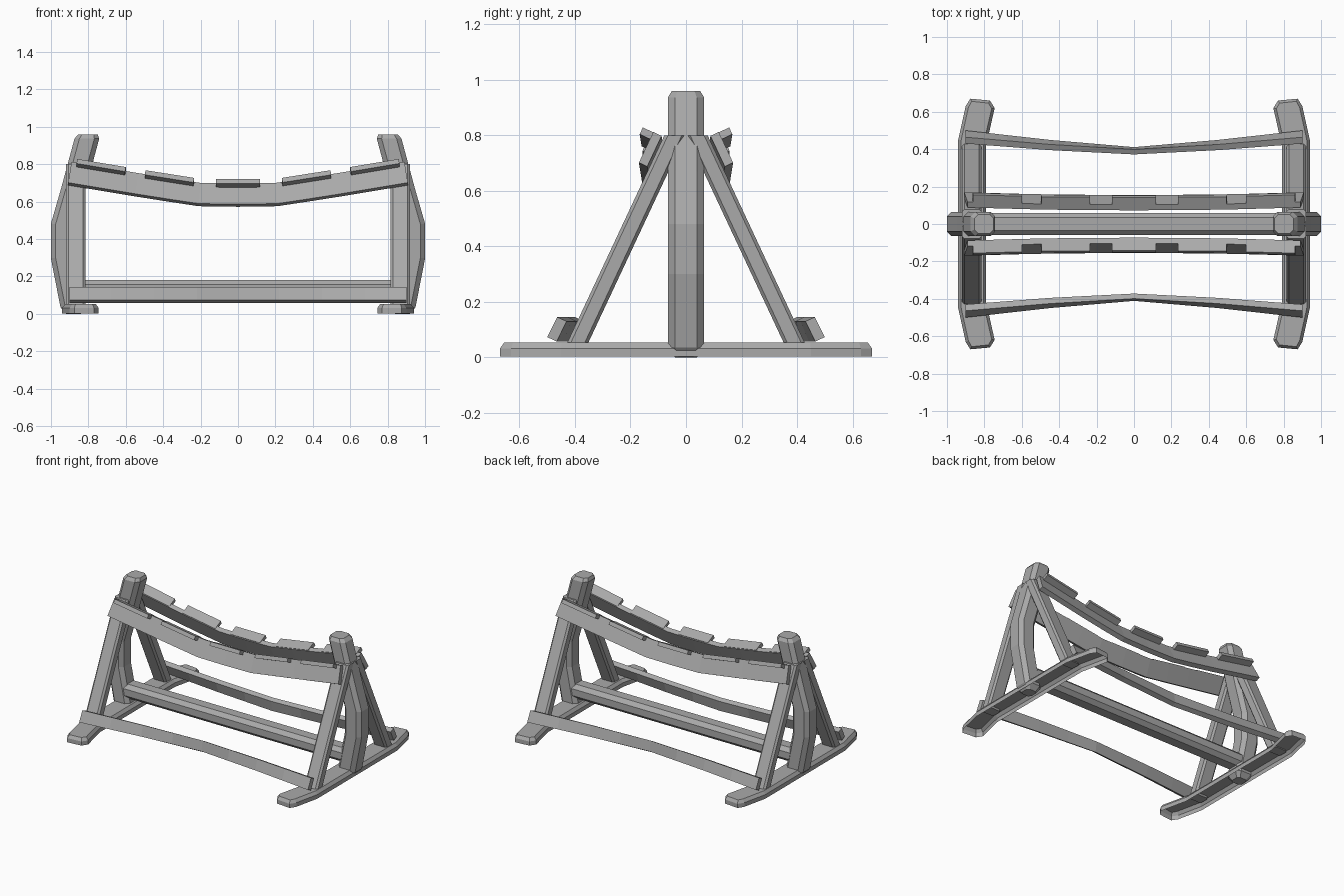
import bpy, bmesh
from mathutils import Vector

cube = bpy.data.objects.get("Cube")
if cube:
    bpy.data.objects.remove(cube)

grey = bpy.data.materials.new("plain_grey")
grey.use_nodes = True
tone = (0.4, 0.4, 0.4, 1)
grey.diffuse_color = tone
grey.node_tree.nodes["Principled BSDF"].inputs["Base Color"].default_value = tone


def finish(name, bm):
    bmesh.ops.recalc_face_normals(bm, faces=bm.faces)
    mesh = bpy.data.meshes.new(name)
    bm.to_mesh(mesh)
    bm.free()
    mesh.materials.append(grey)
    bpy.context.collection.objects.link(bpy.data.objects.new(name, mesh))


def loft(name, sections, flip=(1, 1)):
    """Skin a row of closed sections and cap both ends."""
    bm = bmesh.new()
    loops = [[bm.verts.new((p[0] * flip[0], p[1] * flip[1], p[2])) for p in s] for s in sections]
    n = len(loops[0])
    for a, b in zip(loops, loops[1:]):
        for i in range(n):
            j = (i + 1) % n
            bm.faces.new((a[i], a[j], b[j], b[i]))
    bm.faces.new(loops[0])
    bm.faces.new(loops[-1])
    finish(name, bm)


def chamfered(w, h, c):
    """Rectangle with cut corners, from half sizes."""
    return [(w, c - h), (w, h - c), (w - c, h), (c - w, h),
            (-w, h - c), (-w, c - h), (c - w, -h), (w - c, -h)]


def interp(table, x):
    x = abs(x)
    for (x0, v0), (x1, v1) in zip(table, table[1:]):
        if x <= x1 or x1 == table[-1][0]:
            return v0 + (v1 - v0) * (x - x0) / (x1 - x0)


# Foot: bent outline, chamfered top, open underside
def foot(name, sx):
    half = [(.94, .45), (.9, .63), (.875, .67), (.77, .66), (.745, .62), (.79, .42)]
    outline = half + [(x, -y) for x, y in reversed(half)]
    bm = bmesh.new()
    base = bm.faces.new([bm.verts.new((x * sx, y, .003)) for x, y in outline])
    res = bmesh.ops.extrude_face_region(bm, geom=[base])
    top = [g for g in res["geom"] if isinstance(g, bmesh.types.BMFace)]
    for v in top[0].verts:
        v.co.z = .032
    if base.is_valid:
        bmesh.ops.delete(bm, geom=[base], context="FACES_ONLY")
    bmesh.ops.inset_region(bm, faces=top, thickness=.016)
    for v in top[0].verts:
        v.co.z = .053
    finish(name, bm)


# Post: (height, centre x, section scale)
POST = [(0, .88, .6), (.035, .883, 1), (.3, .935, 1), (.48, .935, 1),
        (.67, .88, 1), (.937, .808, 1), (.96, .802, .78)]

for side, sx in (("left", 1), ("right", -1)):
    foot(side + "_foot", sx)
    loft(side + "_post", [[(x + a * k, b * k, z) for a, b in chamfered(.066, .065, .026)]
                          for z, x, k in POST], (sx, 1))
    # Slanted braces
    for end, sy in (("front", 1), ("back", -1)):
        loft(f"{side}_{end}_brace",
             [[(.868 + a, y + b, z) for a, b in chamfered(.052, .038, .013)]
              for y, z in ((-.395, .042), (-.04, .8))], (sx, sy))

# Central beam between the posts
loft("central_beam", [[(x, a, .132 + b) for a, b in chamfered(.06, .05, .026)]
                      for x in (-.9, .9)])

# Upper rail curve: rise and outward bow against x
RISE = [(0, 0), (.2, .003), (.53, .055), (.89, .115)]
BOW = [(0, .073), (.45, .076), (.89, .088)]
DOWN, OUT = Vector((-.425, -.905)), Vector((-.905, .425))


def rail_section(x, d0, d1, n0, n1):
    """Slanted rectangle square to the rail, in depth and outward reach."""
    e = .02
    slope = (interp(RISE, x + e) - interp(RISE, x - e)) / (2 * e)
    origin = Vector((-interp(BOW, x), .683 + interp(RISE, x)))
    pts = []
    for d, n in ((d0, n0), (d1, n0), (d1, n1), (d0, n1)):
        q = origin + DOWN * d + OUT * n
        pts.append((x + slope * d * .9, q.x, q.y))
    return pts


LOWER = [(0, .372), (.45, .395), (.9, .43)]

for end, sy in (("front", 1), ("back", -1)):
    stations = (-.89, -.7, -.53, -.36, -.2, 0, .2, .36, .53, .7, .89)
    loft(end + "_upper_rail", [rail_section(x, 0, .122, 0, .033) for x in stations], (1, sy))
    # Ledge blocks along the top of the rail
    for i in range(5):
        mid = (i - 2) * .365
        w = .117 if i == 2 else .13
        loft(f"{end}_ledge_{i + 1}",
             [rail_section(mid + t * w, -.003, .024, .005, .077) for t in (-1, 1)], (1, sy))
    # Lower rail bowed inward
    sections = []
    for x in (-.9, -.68, -.45, -.22, 0, .22, .45, .68, .9):
        t = abs(x) / .9
        y, lean, thick = -interp(LOWER, x), .012 + .024 * t, .027 + .007 * t
        sections.append([(x, y, .13), (x, y - lean, .057),
                         (x, y - lean - thick, .073), (x, y - thick, .145)])
    loft(end + "_lower_rail", sections, (1, sy))
